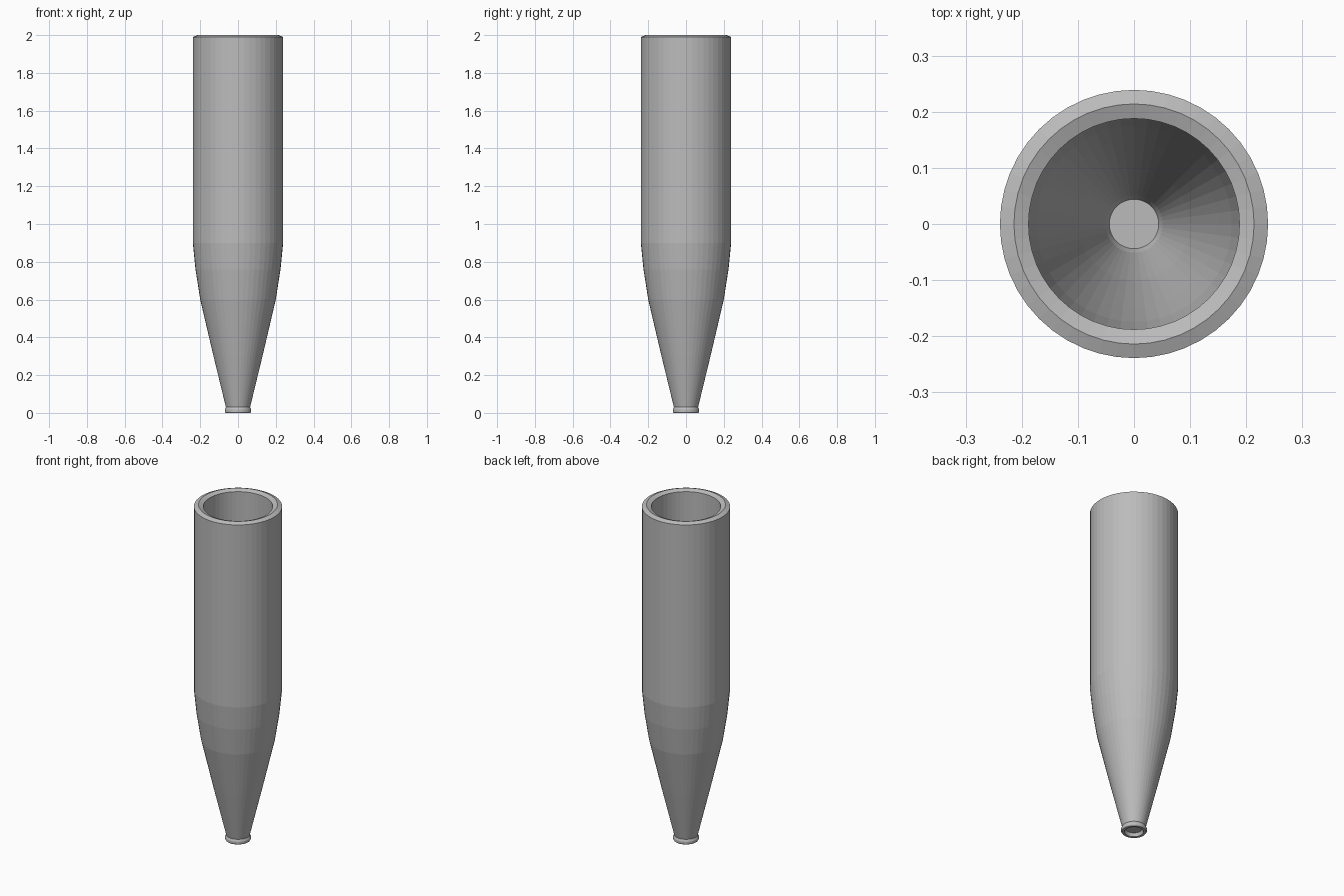
import bpy, bmesh, math

if "Cube" in bpy.data.objects:
    bpy.data.objects.remove(bpy.data.objects["Cube"])

SIDES = 48

grey = bpy.data.materials.new("plain grey")
grey.diffuse_color = (0.5, 0.5, 0.5, 1)
grey.use_nodes = True
grey.node_tree.nodes["Principled BSDF"].inputs["Base Color"].default_value = grey.diffuse_color


def lathe(name, profile):
    """Revolve an (radius, height) profile around z; radius 0 makes a pole."""
    bm = bmesh.new()
    rings = []
    for r, z in profile:
        if r == 0:
            rings.append([bm.verts.new((0, 0, z))] * SIDES)
        else:
            rings.append([bm.verts.new((r * math.cos(2 * math.pi * i / SIDES),
                                        r * math.sin(2 * math.pi * i / SIDES), z))
                          for i in range(SIDES)])
    for a, b in zip(rings, rings[1:]):
        for i in range(SIDES):
            j = (i + 1) % SIDES
            bm.faces.new(list(dict.fromkeys((a[i], a[j], b[j], b[i]))))
    bmesh.ops.recalc_face_normals(bm, faces=bm.faces)
    mesh = bpy.data.meshes.new(name)
    bm.to_mesh(mesh)
    bm.free()
    mesh.materials.append(grey)
    obj = bpy.data.objects.new(name, mesh)
    bpy.context.collection.objects.link(obj)
    return obj


# Tapered tube: recessed base, foot lip, outer wall, ridged rim, bore, floor
lathe("tapered_tube", [
    (0, 0.02), (0.045, 0.02), (0.052, 0.0),                    # recessed base
    (0.066, 0.0), (0.07, 0.006), (0.07, 0.018), (0.064, 0.03),  # foot lip
    (0.132, 0.31), (0.2, 0.6), (0.225, 0.76), (0.239, 0.9),    # outer taper
    (0.239, 1.99), (0.214, 2.0), (0.188, 1.99),                # rim
    (0.188, 0.9), (0.174, 0.76), (0.149, 0.6), (0.1, 0.31),     # bore
    (0.051, 0.06), (0.044, 0.04), (0, 0.04),                   # inner floor
])
